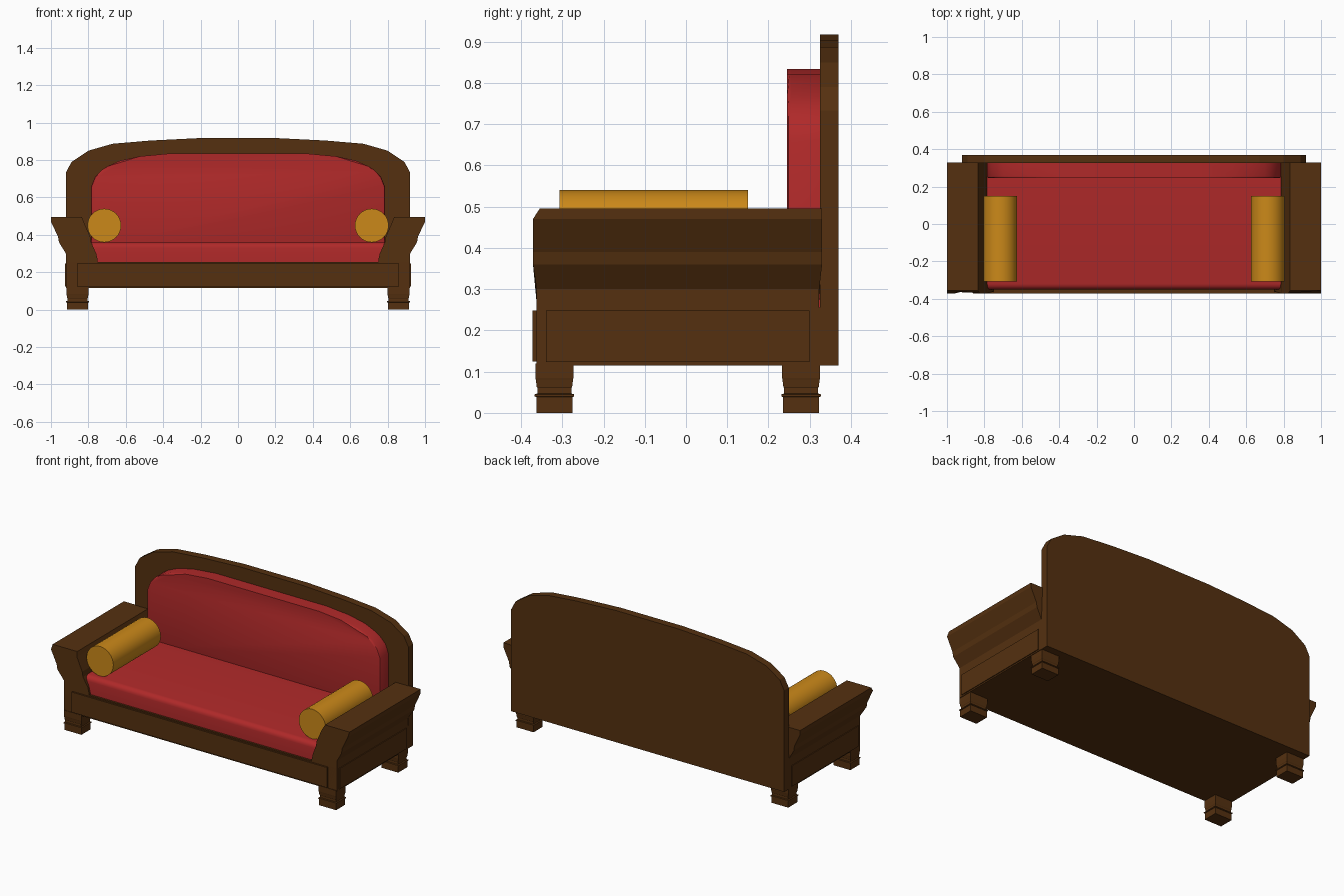
import bpy, bmesh, math
from mathutils import Vector

if "Cube" in bpy.data.objects:
    bpy.data.objects.remove(bpy.data.objects["Cube"])


def material(name, rgb):
    m = bpy.data.materials.new(name)
    m.diffuse_color = (*rgb, 1)
    m.use_nodes = True
    m.node_tree.nodes["Principled BSDF"].inputs["Base Color"].default_value = m.diffuse_color
    return m


WOOD = material("dark_wood", (0.09, 0.03, 0.005))
RED = material("red_fabric", (0.43, 0.022, 0.022))
GOLD = material("gold_fabric", (0.60, 0.25, 0.01))


def finish(bm, name, mat, smooth=False):
    bmesh.ops.recalc_face_normals(bm, faces=bm.faces)
    me = bpy.data.meshes.new(name)
    bm.to_mesh(me)
    bm.free()
    me.materials.append(mat)
    ob = bpy.data.objects.new(name, me)
    bpy.context.collection.objects.link(ob)
    if smooth:
        bpy.ops.object.select_all(action='DESELECT')
        ob.select_set(True)
        bpy.context.view_layer.objects.active = ob
        bpy.ops.object.shade_smooth_by_angle(angle=math.radians(35))
    return ob


def loft(name, rings, mat, bevel=0, segments=1, edge_test=None, smooth=False):
    """Skin a list of equal closed rings and cap both ends."""
    bm = bmesh.new()
    vs = [[bm.verts.new(p) for p in r] for r in rings]
    n = len(rings[0])
    for a, b in zip(vs, vs[1:]):
        for i in range(n):
            j = (i + 1) % n
            bm.faces.new((a[i], a[j], b[j], b[i]))
    bm.faces.new(vs[0])
    bm.faces.new(vs[-1])
    if bevel:
        edges = [e for e in bm.edges
                 if edge_test is None or all(edge_test(v.co) for v in e.verts)]
        bmesh.ops.bevel(bm, geom=edges, offset=bevel, segments=segments,
                        profile=0.5, affect='EDGES')
    return finish(bm, name, mat, smooth)


def prism(name, outline, y0, y1, mat, **kw):
    rings = [[Vector((x, y, z)) for x, z in outline] for y in (y0, y1)]
    return loft(name, rings, mat, **kw)


def box(name, x0, x1, y0, y1, z0, z1, mat, **kw):
    return prism(name, [(x0, z0), (x1, z0), (x1, z1), (x0, z1)], y0, y1, mat, **kw)


def arch(half):
    return half + [(-x, z) for x, z in reversed(half)]


# Base and raised front panel
box("base_frame", -0.92, 0.92, -0.362, 0.325, 0.115, 0.255, WOOD)
box("front_panel", -0.86, 0.86, -0.372, -0.355, 0.125, 0.248, WOOD)

# Arched back board
prism("back_board", arch([(0.92, 0.115), (0.92, 0.733), (0.89, 0.79), (0.80, 0.85),
                          (0.67, 0.887), (0.47, 0.904), (0.21, 0.917)]),
      0.325, 0.37, WOOD)

# Padded back cushion with softened front edge
prism("back_cushion", arch([(0.785, 0.30), (0.785, 0.66), (0.765, 0.71), (0.73, 0.746),
                            (0.70, 0.766), (0.63, 0.797), (0.525, 0.82), (0.375, 0.834)]),
      0.245, 0.33, RED, bevel=0.01, segments=2,
      edge_test=lambda c: c.y < 0.25, smooth=True)

# Seat cushion with rounded front edge
box("seat", -0.79, 0.79, -0.35, 0.33, 0.25, 0.36, RED, bevel=0.03, segments=4,
    edge_test=lambda c: c.y < -0.3 and c.z > 0.3, smooth=True)

# Flared arm section: (x, z, front y, back y)
ARM = [(0.75, 0.117, -0.362, 0.323), (0.75, 0.265, -0.362, 0.323),
       (0.758, 0.30, -0.362, 0.323), (0.785, 0.36, -0.371, 0.33),
       (0.79, 0.39, -0.371, 0.33), (0.825, 0.47, -0.371, 0.33),
       (0.835, 0.495, -0.355, 0.33), (1.0, 0.495, -0.355, 0.33),
       (1.0, 0.47, -0.371, 0.33), (0.962, 0.39, -0.371, 0.33),
       (0.957, 0.36, -0.371, 0.33), (0.92, 0.30, -0.362, 0.323),
       (0.92, 0.117, -0.362, 0.323)]

# Square turned leg: (height, growth beyond the basic size)
LEG = [(0, 0), (0.038, 0), (0.04, 0.004), (0.045, 0.004), (0.047, -0.003),
       (0.06, -0.003), (0.063, -0.001), (0.08, 0.001), (0.085, 0.002), (0.12, 0.002)]

for side, s in (("left", -1), ("right", 1)):
    # Arm and its raised side panel
    loft(side + "_arm", [[(s * x, (f, b)[k], z) for x, z, f, b in ARM]
                         for k in (0, 1)], WOOD)
    box(side + "_side_panel", s * 0.90, s * 0.925, -0.34, 0.30, 0.123, 0.248, WOOD)

    # Bolster pillow
    circle = [(s * 0.715 + 0.09 * math.cos(i * math.tau / 32),
               0.45 + 0.09 * math.sin(i * math.tau / 32)) for i in range(32)]
    prism(side + "_bolster", circle, -0.307, 0.15, GOLD, smooth=True)

    # Front and back legs
    for end, cy in (("front", -0.319), ("back", 0.279)):
        rings = []
        for z, g in LEG:
            hx, hy = 0.057 + g, 0.044 + g
            rings.append([(s * 0.858 + a * hx, cy + b * hy, z)
                          for a, b in ((-1, -1), (1, -1), (1, 1), (-1, 1))])
        loft(f"{side}_{end}_leg", rings, WOOD)
